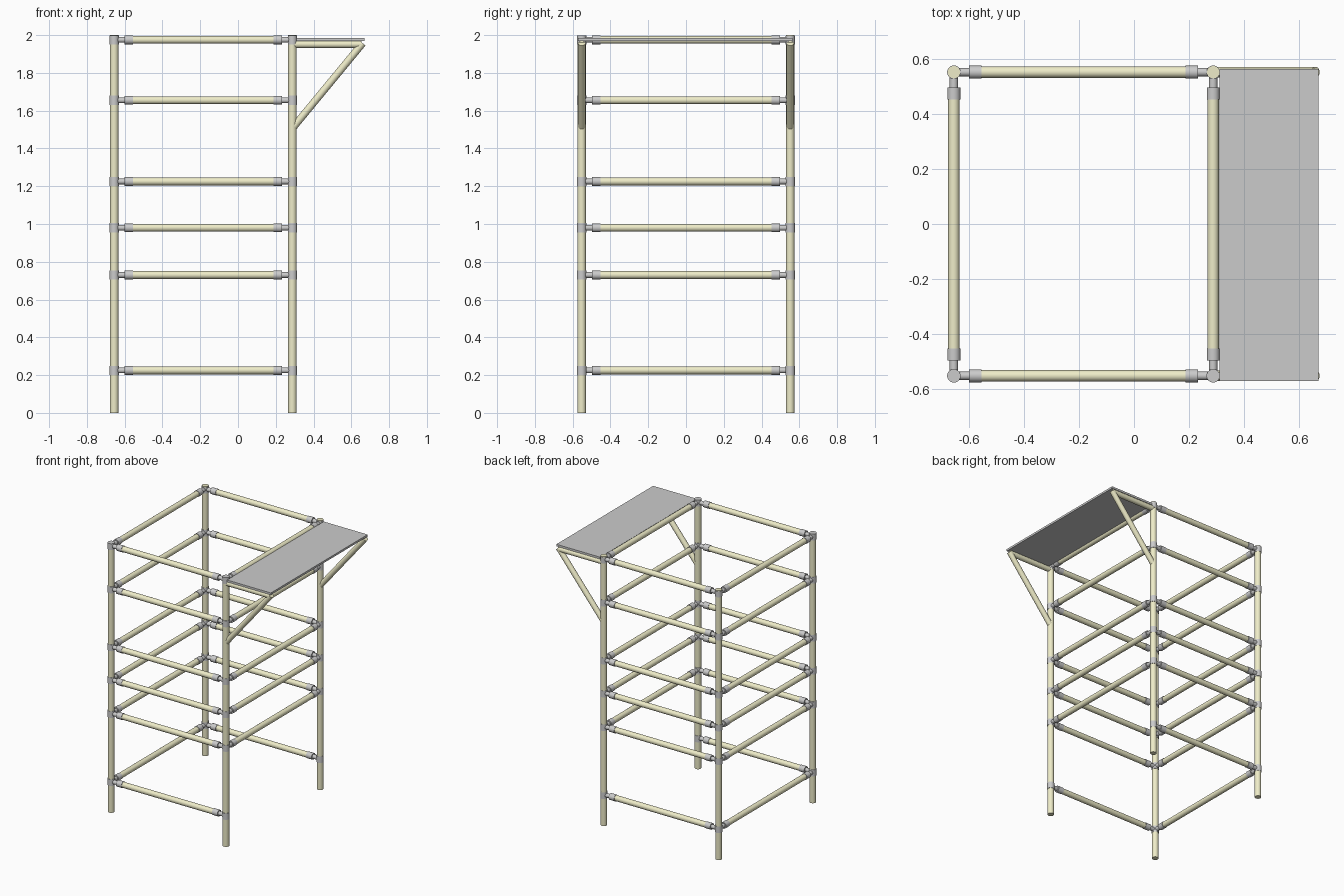
import bpy
from mathutils import Vector

if "Cube" in bpy.data.objects:
    bpy.data.objects.remove(bpy.data.objects["Cube"])

pale = bpy.data.materials.new("pale_tube")
pale.diffuse_color = (0.86, 0.84, 0.58, 1)
pale.use_nodes = True
pale.node_tree.nodes["Principled BSDF"].inputs["Base Color"].default_value = pale.diffuse_color

XL, XR, Y = -0.655, 0.288, 0.552
LEVELS = [0.225, 0.73, 0.98, 1.225, 1.655, 1.975]


def tube(name, a, b, r, mat=None):
    """Capped cylinder from point a to point b."""
    a, b = Vector(a), Vector(b)
    d = b - a
    bpy.ops.mesh.primitive_cylinder_add(vertices=24, radius=r, depth=d.length, location=(a + b) / 2)
    o = bpy.context.object
    o.name = name
    o.rotation_euler = d.to_track_quat('Z', 'Y').to_euler()
    if mat:
        o.data.materials.append(mat)
    bpy.ops.object.shade_smooth_by_angle()
    return o


def rail(name, a, b):
    """Rail between two posts, with a thin stub and a socket at each end."""
    a, b = Vector(a), Vector(b)
    u = (b - a).normalized()
    tube(name, a + u * 0.075, b - u * 0.075, 0.0205, pale)
    for p, v in ((a, u), (b, -u)):
        tube(name + "_stub", p, p + v * 0.06, 0.015)
        tube(name + "_socket", p + v * 0.055, p + v * 0.1, 0.0235)


# Posts with a collar at every rail level
for x in (XL, XR):
    for y in (-Y, Y):
        tube("post", (x, y, 0), (x, y, 2.0 if y > 0 else 1.99), 0.0225, pale)
        for z in LEVELS:
            top = min(z + 0.024, 1.995) if y > 0 else z + 0.024
            tube("collar", (x, y, z - 0.024), (x, y, top), 0.0245)

# Rails; the right side is open at the lowest level
for i, z in enumerate(LEVELS):
    rail("front_rail", (XL, -Y, z), (XR, -Y, z))
    rail("back_rail", (XL, Y, z), (XR, Y, z))
    rail("left_rail", (XL, -Y, z), (XL, Y, z))
    if i > 0:
        rail("right_rail", (XR, -Y, z), (XR, Y, z))

# Shelf brackets
for y in (-Y, Y):
    tube("shelf_arm", (XR, y, 1.951), (0.655, y, 1.951), 0.0195, pale)
    tube("shelf_brace", (XR + 0.003, y, 1.51), (0.66, y, 1.957), 0.0195, pale)

# Shelf board
bpy.ops.mesh.primitive_cube_add(size=1, location=(0.49, -0.004, 1.977))
shelf = bpy.context.object
shelf.name = "shelf_board"
shelf.scale = (0.36, 1.135, 0.015)
